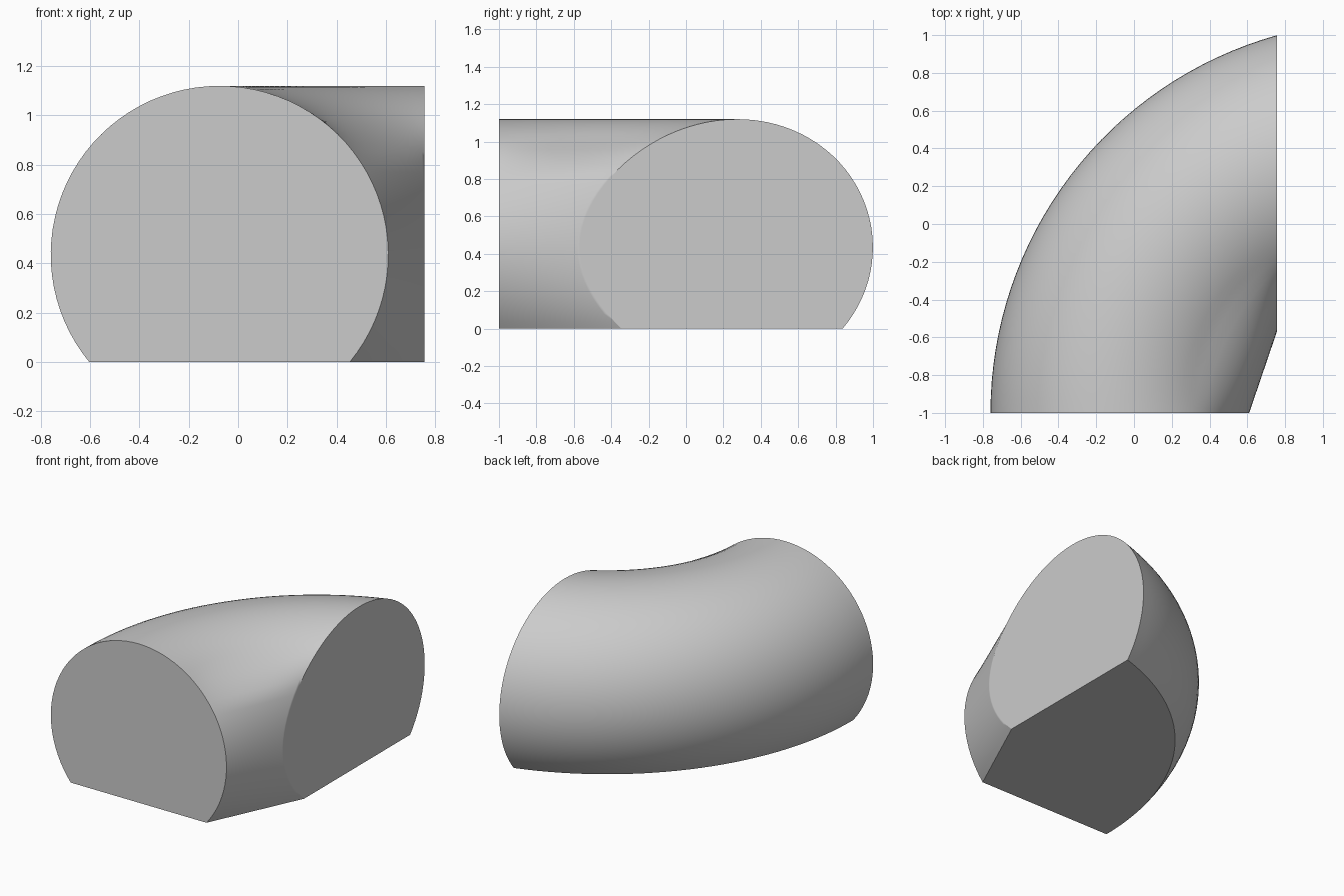
import bpy, bmesh
from math import sin, cos, acos, asin, pi
from mathutils import Vector

cube = bpy.data.objects.get("Cube")
if cube:
    bpy.data.objects.remove(cube, do_unlink=True)

# Round tube swept about a vertical axis, cut flat below and at the right end
TUBE, BEND, HEIGHT = 0.685, 1.391, 0.435
AXIS_X, FRONT_Y, END_X = 1.316, -1.0, 0.757
AROUND, ALONG = 64, 32


def sweep_point(r, z, t):
    """Point on the bend; the tight inner side is drawn straight."""
    angle = t * acos((AXIS_X - END_X) / r)
    arc = Vector((AXIS_X - r * cos(angle), FRONT_Y + r * sin(angle), z))
    last = acos((AXIS_X - END_X) / r)
    start = Vector((AXIS_X - r, FRONT_Y, z))
    end = Vector((END_X, FRONT_Y + r * sin(last), z))
    straight = max(0.0, min(1.0, (1.0 - r) / 0.18))
    if z < HEIGHT and r < BEND:
        straight = 1.0
    return arc.lerp(start.lerp(end, t), straight)


grey = bpy.data.materials.new("light grey")
grey.use_nodes = True
colour = (0.6, 0.6, 0.6, 1.0)
grey.diffuse_color = colour
grey.node_tree.nodes["Principled BSDF"].inputs["Base Color"].default_value = colour

# Curved skin, from the outer bottom edge over the top to the inner one
bm = bmesh.new()
low = -asin(HEIGHT / TUBE)
rows = []
for i in range(AROUND + 1):
    phi = low + (pi - 2 * low) * i / AROUND
    r, z = BEND + TUBE * cos(phi), max(0.0, HEIGHT + TUBE * sin(phi))
    rows.append([bm.verts.new(sweep_point(r, z, j / ALONG)) for j in range(ALONG + 1)])
for a, b in zip(rows, rows[1:]):
    for j in range(ALONG):
        bm.faces.new((a[j], a[j + 1], b[j + 1], b[j]))

# Flat front, right end and underside
bm.faces.new([row[0] for row in rows])
bm.faces.new([row[-1] for row in rows])
bm.faces.new(rows[0] + rows[-1][::-1])
bmesh.ops.recalc_face_normals(bm, faces=bm.faces)

mesh = bpy.data.meshes.new("bent_tube")
bm.to_mesh(mesh)
bm.free()
mesh.materials.append(grey)
tube = bpy.data.objects.new("bent_tube", mesh)
bpy.context.collection.objects.link(tube)

# Smooth skin with crisp cut edges
bpy.ops.object.select_all(action="DESELECT")
tube.select_set(True)
bpy.context.view_layer.objects.active = tube
bpy.ops.object.shade_smooth_by_angle(angle=pi / 6)
weighted = tube.modifiers.new("flat_cuts", "WEIGHTED_NORMAL")
weighted.keep_sharp = True
